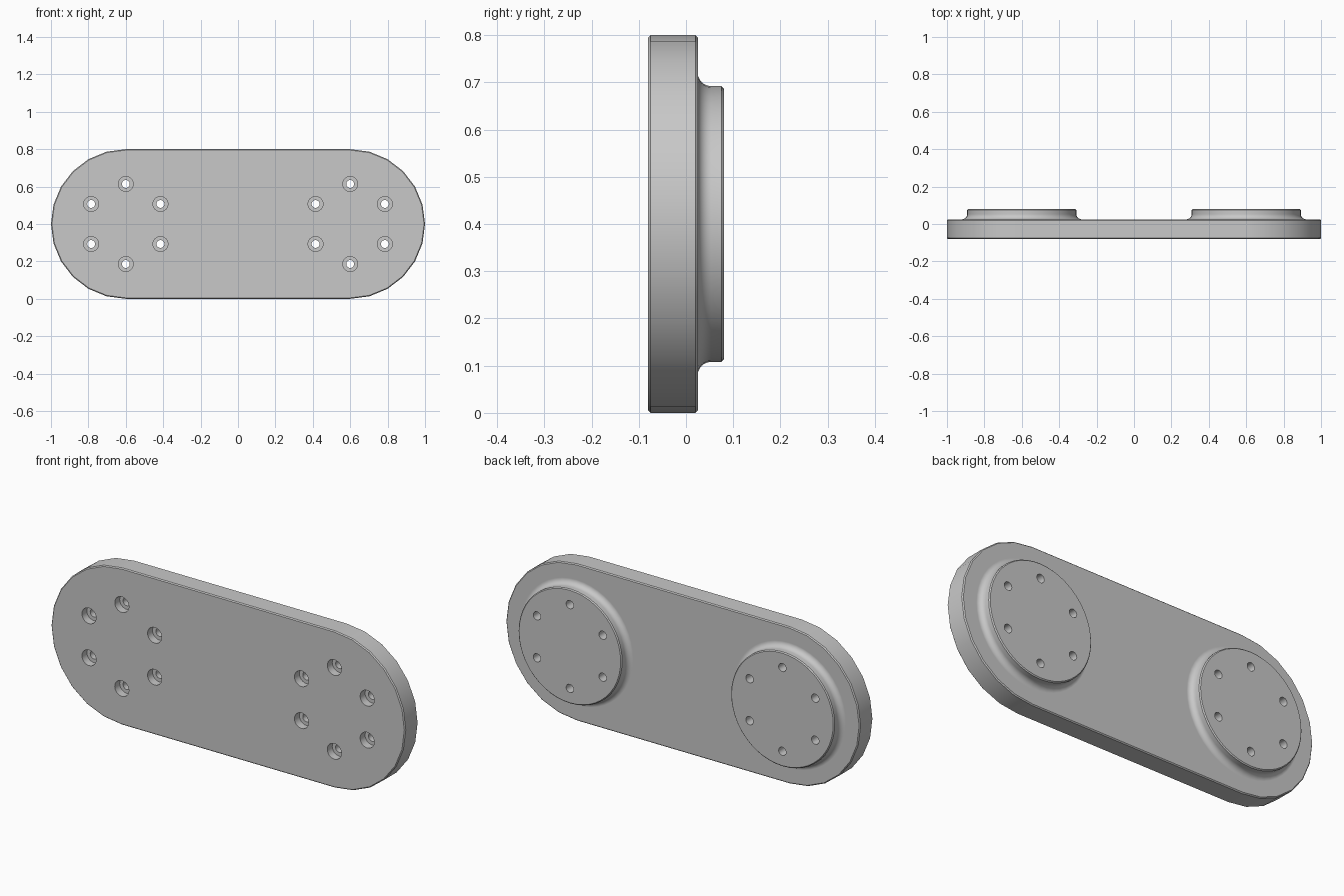
import bpy, bmesh
from math import pi, sin, cos, radians

cube = bpy.data.objects.get("Cube")
if cube:
    bpy.data.objects.remove(cube, do_unlink=True)

CENTRE, MID = 0.6, 0.4            # boss centre in x, mid height
FRONT, FACE, BACK = -0.08, 0.025, 0.08
CHAMFER = 0.005

grey = bpy.data.materials.new("machined_grey")
grey.use_nodes = True
colour = (0.58, 0.58, 0.58, 1)
grey.diffuse_color = colour
grey.node_tree.nodes["Principled BSDF"].inputs["Base Color"].default_value = colour


def make_object(name, bm):
    bmesh.ops.recalc_face_normals(bm, faces=bm.faces[:])
    mesh = bpy.data.meshes.new(name)
    bm.to_mesh(mesh)
    bm.free()
    mesh.materials.append(grey)
    obj = bpy.data.objects.new(name, mesh)
    bpy.context.collection.objects.link(obj)
    return obj


def skin(bm, rings):
    """Join matching point rings with quads and cap both ends."""
    loops = [[bm.verts.new(p) for p in ring] for ring in rings]
    n = len(loops[0])
    for a, b in zip(loops, loops[1:]):
        for i in range(n):
            j = (i + 1) % n
            bm.faces.new((a[i], a[j], b[j], b[i]))
    bm.faces.new(loops[0])
    bm.faces.new(loops[-1])


def lathe(bm, x, z, profile, sides):
    """Turn (radius, y) points about an axis along y."""
    skin(bm, [[(x + r * cos(2 * pi * i / sides), y, z + r * sin(2 * pi * i / sides))
               for i in range(sides)] for r, y in profile])


def stadium(radius, y, steps=12):
    points = []
    for side, start in ((1, -pi / 2), (-1, pi / 2)):
        for i in range(steps + 1):
            a = start + pi * i / steps
            points.append((side * CENTRE + radius * cos(a), y, MID + radius * sin(a)))
    return points


def boolean(target, tool, operation):
    mod = target.modifiers.new(tool.name, 'BOOLEAN')
    mod.operation = operation
    mod.solver = 'EXACT'
    mod.object = tool
    bpy.context.view_layer.objects.active = target
    bpy.ops.object.modifier_apply(modifier=mod.name)
    bpy.data.objects.remove(tool, do_unlink=True)


# Round-ended plate with chamfered rims
bm = bmesh.new()
skin(bm, [stadium(0.4 - CHAMFER, FRONT), stadium(0.4, FRONT + CHAMFER),
          stadium(0.4, FACE - CHAMFER), stadium(0.4 - CHAMFER, FACE)])
plate = make_object("link_plate", bm)

# Round bosses with a filleted foot and chamfered rim
boss_r, fillet = 0.292, 0.028
foot = [(boss_r + fillet * (1 - sin(a)), FACE + fillet * (1 - cos(a)))
        for a in (pi / 2 * i / 6 for i in range(7))]
profile = [(boss_r + fillet, 0)] + foot + [(boss_r, BACK - CHAMFER), (boss_r - CHAMFER, BACK)]
bm = bmesh.new()
for side in (-1, 1):
    lathe(bm, side * CENTRE, MID, profile, 48)
boolean(plate, make_object("bosses", bm), 'UNION')

# Counterbored bolt circles
bore = [(0.04, FRONT - 0.02), (0.04, -0.04), (0.021, -0.04), (0.021, BACK + 0.02)]
bm = bmesh.new()
for side in (-1, 1):
    for i in range(6):
        a = pi / 2 + i * pi / 3
        lathe(bm, side * CENTRE + 0.214 * cos(a), MID + 0.214 * sin(a), bore, 24)
boolean(plate, make_object("bolt_holes", bm), 'DIFFERENCE')

# Smooth curved walls, crisp rims
bpy.ops.object.select_all(action='DESELECT')
plate.select_set(True)
bpy.context.view_layer.objects.active = plate
bpy.ops.object.shade_smooth_by_angle(angle=radians(30))
weighted = plate.modifiers.new("even_normals", 'WEIGHTED_NORMAL')
weighted.keep_sharp = True
